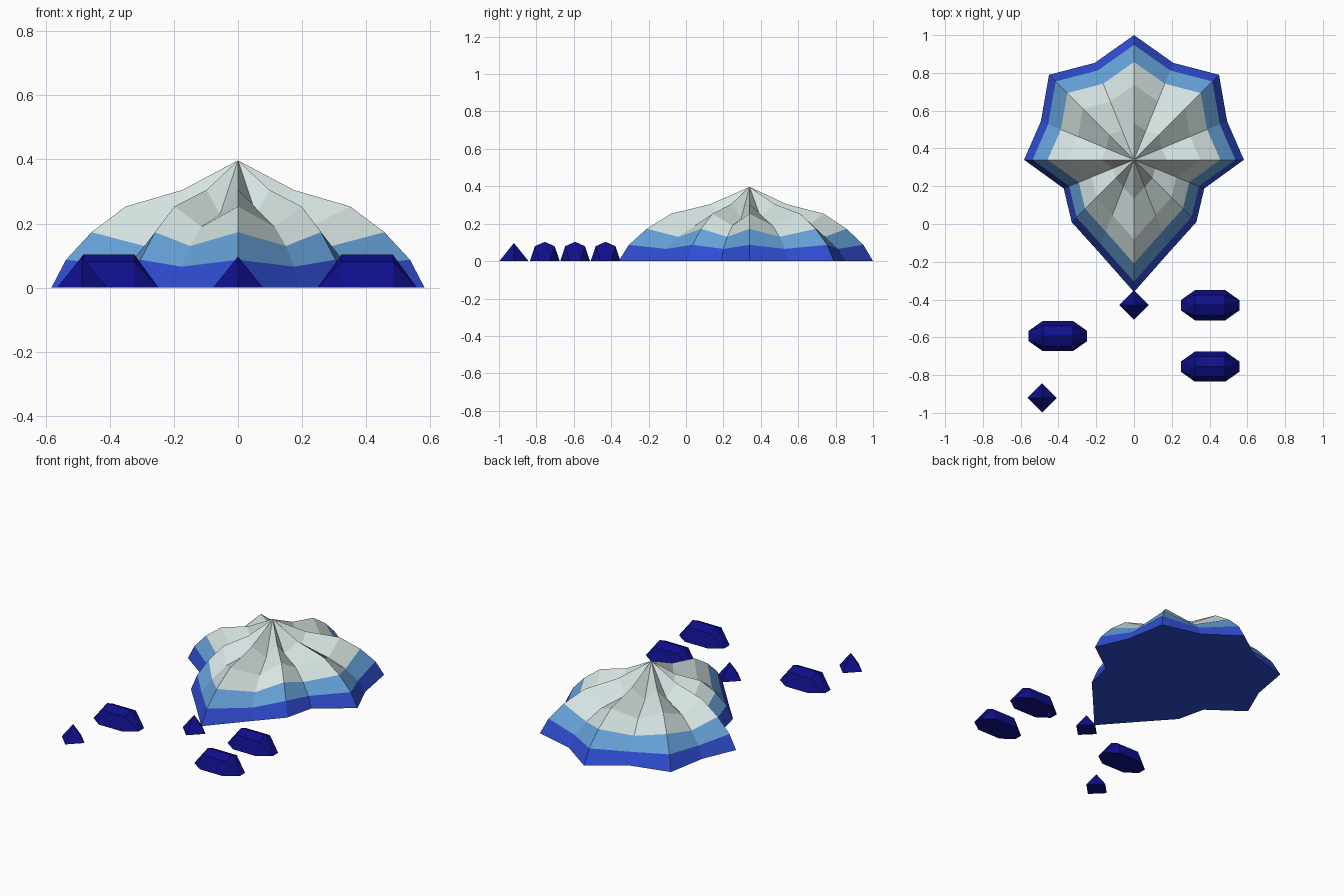
import bpy, bmesh, math

if "Cube" in bpy.data.objects:
    bpy.data.objects.remove(bpy.data.objects["Cube"])


def srgb(r, g, b):
    lin = lambda c: ((c / 255 + 0.055) / 1.055) ** 2.4 if c > 10 else c / 3294
    return (lin(r), lin(g), lin(b), 1)


def material(name, rgb):
    m = bpy.data.materials.new(name)
    m.diffuse_color = srgb(*rgb)
    m.use_nodes = True
    m.node_tree.nodes["Principled BSDF"].inputs["Base Color"].default_value = m.diffuse_color
    return m


BLUE = material("royal blue", (48, 78, 212))
SKY = material("sky blue", (102, 162, 217))
PALE = material("pale grey", (214, 228, 226))
NAVY = material("navy", (15, 15, 140))


def finish(bm, name, mats, loc=(0, 0, 0)):
    bmesh.ops.recalc_face_normals(bm, faces=bm.faces)
    me = bpy.data.meshes.new(name)
    bm.to_mesh(me)
    bm.free()
    for m in mats:
        me.materials.append(m)
    ob = bpy.data.objects.new(name, me)
    ob.location = loc
    bpy.context.collection.objects.link(ob)
    return ob


# Ribbed shell: 16 spokes, alternating ridge and valley, stacked colour bands
def shell():
    bm = bmesh.new()
    # right half of the outline, back to front, relative to the apex
    half = [(0, .66), (.208, .513), (.45, .45), (.493, .204), (.582, 0),
            (.372, -.152), (.33, -.33), (.19, -.485), (0, -.70)]
    outline = half + [(-x, y) for x, y in half[-2:0:-1]]
    levels = [(1, 0), (.922, .087), (.785, .173), (.602, .253), (.297, .305)]
    rings = [[bm.verts.new((x * s, y * s, z * (.75 if i % 2 else 1)))
              for i, (x, y) in enumerate(outline)] for s, z in levels]
    apex = bm.verts.new((0, 0, .397))
    n = len(outline)
    for k in range(len(levels)):
        for i in range(n):
            j = (i + 1) % n
            if k + 1 < len(levels):
                f = bm.faces.new((rings[k][i], rings[k][j],
                                  rings[k + 1][j], rings[k + 1][i]))
            else:
                f = bm.faces.new((rings[k][i], rings[k][j], apex))
            f.material_index = min(k, 2)
    bm.faces.new(rings[0])
    finish(bm, "ribbed_shell", [BLUE, SKY, PALE], (0, .34, 0))


# Convex gem helper
def gem(name, pts, loc):
    bm = bmesh.new()
    vs = [bm.verts.new(p) for p in pts]
    bmesh.ops.convex_hull(bm, input=vs)
    bmesh.ops.dissolve_limit(bm, angle_limit=math.radians(1),
                             verts=bm.verts, edges=bm.edges)
    finish(bm, name, [NAVY], loc)


shell()

# Long faceted gems
section = [(-.08, 0), (-.053, .08), (0, .103), (.053, .08), (.08, 0)]
long_pts = [(sx * .08, y, z) for sx in (-1, 1) for y, z in section]
long_pts += [(sx * .155, sy * .027, 0) for sx in (-1, 1) for sy in (-1, 1)]
for i, (x, y) in enumerate([(.403, -.43), (.403, -.755), (-.403, -.593)]):
    gem(f"long_gem_{i + 1}", long_pts, (x, y, 0))

# Small pyramid gems
pyramid = [(.078, 0, 0), (0, .078, 0), (-.078, 0, 0), (0, -.078, 0), (0, 0, .097)]
for i, (x, y) in enumerate([(0, -.43), (-.487, -.92)]):
    gem(f"pyramid_gem_{i + 1}", pyramid, (x, y, 0))
